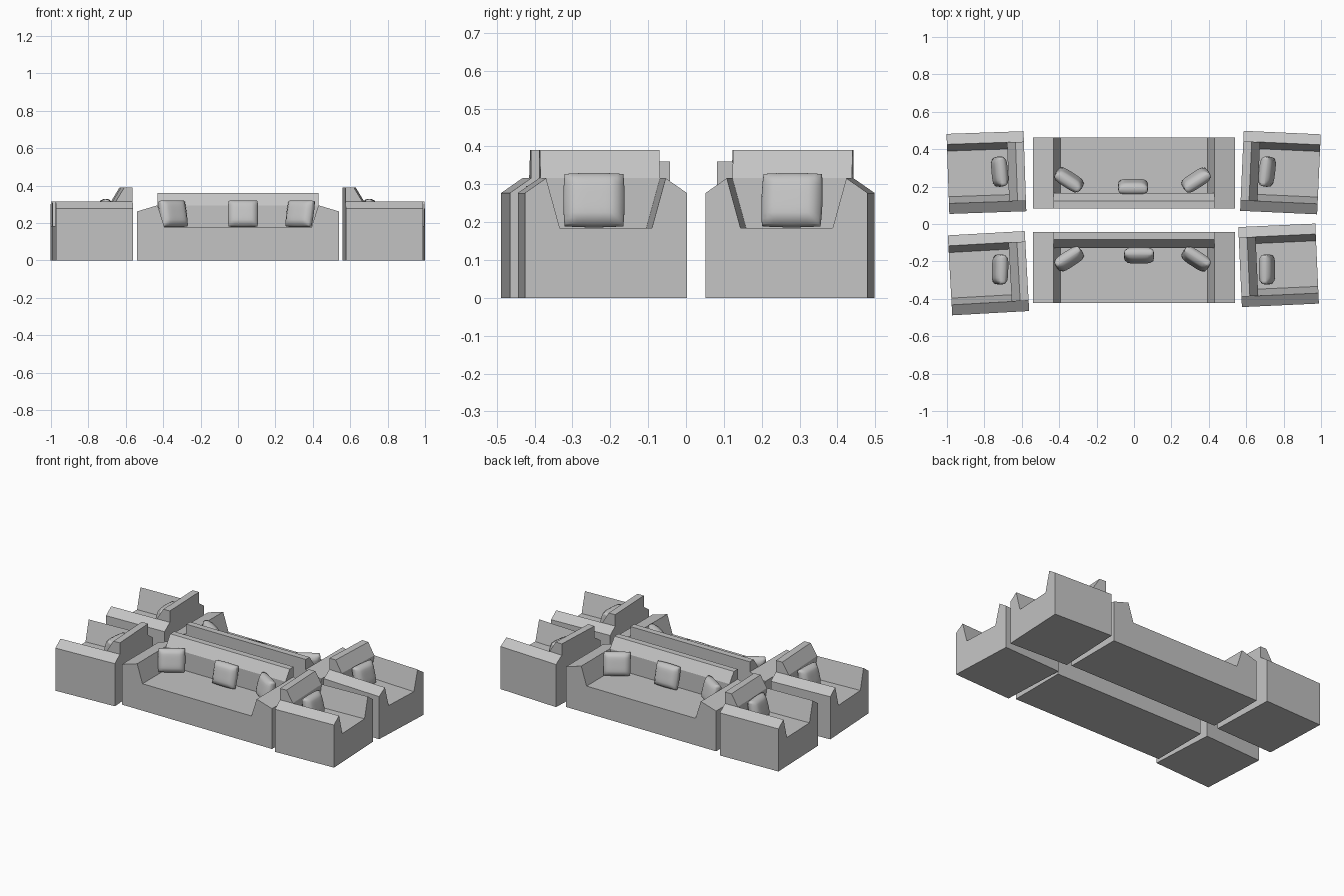
import bpy, bmesh, math
from mathutils import Matrix, Vector

cube = bpy.data.objects.get("Cube")
if cube:
    bpy.data.objects.remove(cube, do_unlink=True)

grey = bpy.data.materials.new("plain_grey")
grey.use_nodes = True
colour = (0.55, 0.55, 0.55, 1)
grey.diffuse_color = colour
grey.node_tree.nodes["Principled BSDF"].inputs["Base Color"].default_value = colour


def add_object(name, bm, matrix):
    bmesh.ops.recalc_face_normals(bm, faces=bm.faces[:])
    mesh = bpy.data.meshes.new(name)
    bm.to_mesh(mesh)
    bm.free()
    mesh.materials.append(grey)
    obj = bpy.data.objects.new(name, mesh)
    bpy.context.collection.objects.link(obj)
    obj.matrix_world = matrix
    return obj


def bridge(bm, rings):
    """Join closed rings of points into a capped solid."""
    loops = [[bm.verts.new(p) for p in ring] for ring in rings]
    for a, b in zip(loops, loops[1:]):
        for i in range(len(a)):
            j = (i + 1) % len(a)
            bm.faces.new((a[i], a[j], b[j], b[i]))
    bm.faces.new(loops[0])
    bm.faces.new(loops[-1])


def build_seat(name, x, y, yaw, half_w, half_d, arm, seat, top, flat, slope):
    """Seat opening toward local -y; arm = outer z, inner x, inner z, foot x."""
    matrix = Matrix.Translation((x, y, 0)) @ Matrix.Rotation(math.radians(yaw), 4, 'Z')
    outer_z, ridge_x, ridge_z, foot_x = arm
    # base with both arms: one cross-section pulled front to back
    right = [(half_w, 0), (half_w, outer_z), (ridge_x, ridge_z), (foot_x, seat)]
    section = right + [(-px, pz) for px, pz in reversed(right)]
    bm = bmesh.new()
    bridge(bm, [[(px, d, pz) for px, pz in section] for d in (-half_d, half_d)])
    add_object(name + "_base", bm, matrix)
    # backrest: upright lower part, sloped upper part
    levels = [(seat, foot_x, slope), (ridge_z, ridge_x, slope), (top, ridge_x, flat)]
    bm = bmesh.new()
    bridge(bm, [[(-w, half_d, z), (w, half_d, z), (w, half_d - d, z), (-w, half_d - d, z)]
                for z, w, d in levels])
    add_object(name + "_backrest", bm, matrix)


def build_cushion(name, x, y, z, yaw):
    """Puffed square cushion leaning back toward local +y."""
    bm = bmesh.new()
    bmesh.ops.create_cube(bm, size=2)
    bmesh.ops.subdivide_edges(bm, edges=bm.edges[:], cuts=9, use_grid_fill=True)
    for v in bm.verts:
        u, t, w = v.co
        puff = 0.4 + 0.6 * math.sqrt((1 - u ** 4) * (1 - w ** 4))
        side = 1 - 0.04 * t * t
        v.co = Vector((0.081 * u * side * (1 - 0.04 * w * w), 0.036 * t * puff,
                       0.073 * w * side * (1 - 0.04 * u * u)))
    matrix = (Matrix.Translation((x, y, z)) @ Matrix.Rotation(math.radians(yaw), 4, 'Z')
              @ Matrix.Rotation(math.radians(-14), 4, 'X'))
    obj = add_object(name, bm, matrix)
    for p in obj.data.polygons:
        p.use_smooth = True


# long sofas, back to back
sofa = dict(half_w=0.54, half_d=0.19, arm=(0.262, 0.43, 0.295, 0.392),
            seat=0.175, top=0.36, flat=0.04, slope=0.085)
build_seat("front_sofa", 0, -0.232, 0, **sofa)
build_seat("rear_sofa", 0, 0.272, 180, **sofa)

# four armchairs at the ends, slightly askew
chair = dict(half_w=0.214, half_d=0.206, arm=(0.277, 0.158, 0.316, 0.122),
             seat=0.185, top=0.39, flat=0.045, slope=0.09)
for name, x, y, yaw in [("front_left", 0.773, -0.221, 92.6), ("rear_left", 0.783, 0.275, 87.4),
                        ("rear_right", -0.789, 0.275, 272), ("front_right", -0.778, -0.263, 273.2)]:
    build_seat(name + "_armchair", x, y, yaw, **chair)

# cushions
for name, x, y, yaw in [("front_right", -0.347, -0.187, 33), ("front_middle", 0.027, -0.168, 0),
                        ("front_left", 0.332, -0.187, -33), ("rear_right", -0.347, 0.235, 147),
                        ("rear_middle", -0.005, 0.198, 180), ("rear_left", 0.332, 0.235, 213)]:
    build_cushion(name + "_sofa_cushion", x, y, 0.25, yaw)
for name, x, y, yaw in [("front_left", 0.711, -0.243, 90), ("rear_left", 0.711, 0.28, 83),
                        ("rear_right", -0.718, 0.28, 275), ("front_right", -0.716, -0.243, 268)]:
    build_cushion(name + "_chair_cushion", x, y, 0.258, yaw)
